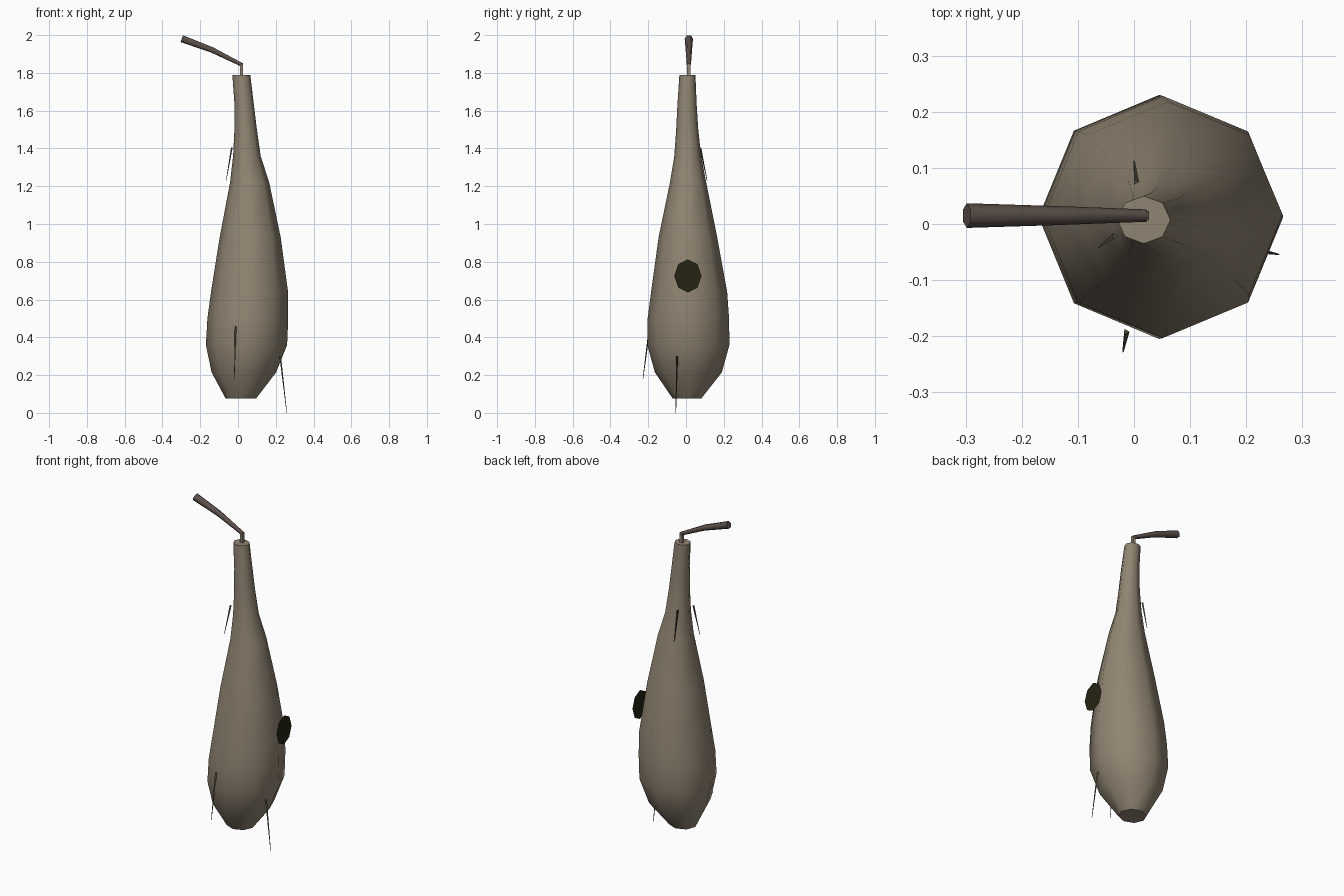
import bpy, bmesh, math
from mathutils import Vector

if "Cube" in bpy.data.objects:
    bpy.data.objects.remove(bpy.data.objects["Cube"])


def material(name, rgb):
    m = bpy.data.materials.new(name)
    m.diffuse_color = (*rgb, 1)
    m.use_nodes = True
    m.node_tree.nodes["Principled BSDF"].inputs["Base Color"].default_value = m.diffuse_color
    return m


STRAW = material("straw", (0.285, 0.235, 0.17))
BARK = material("bark brown", (0.11, 0.082, 0.07))
DARK = material("dark opening", (0.019, 0.017, 0.006))
FIBER = material("dry fiber", (0.10, 0.08, 0.06))


def finish(name, bm, mat, angle=None):
    bmesh.ops.recalc_face_normals(bm, faces=bm.faces)
    me = bpy.data.meshes.new(name)
    bm.to_mesh(me)
    bm.free()
    me.materials.append(mat)
    ob = bpy.data.objects.new(name, me)
    bpy.context.collection.objects.link(ob)
    if angle:
        bpy.ops.object.select_all(action='DESELECT')
        ob.select_set(True)
        bpy.context.view_layer.objects.active = ob
        bpy.ops.object.shade_smooth_by_angle(angle=math.radians(angle))
    return ob


def loft(name, rings, mat, angle=None):
    """Skin a list of vertex-position rings and cap both ends."""
    bm = bmesh.new()
    vs = [[bm.verts.new(p) for p in ring] for ring in rings]
    n = len(vs[0])
    for a, b in zip(vs, vs[1:]):
        for i in range(n):
            j = (i + 1) % n
            bm.faces.new((a[i], a[j], b[j], b[i]))
    bm.faces.new(vs[0])
    bm.faces.new(vs[-1])
    return finish(name, bm, mat, angle)


def tube(name, path, sides, mat, turn=0.0, angle=None):
    """Tapered tube along points (x, y, z, radius)."""
    pts = [Vector(p[:3]) for p in path]
    rings = []
    for i, p in enumerate(pts):
        d = (pts[min(i + 1, len(pts) - 1)] - pts[max(i - 1, 0)]).normalized()
        u = d.cross(Vector((0, 1, 0))).normalized()
        v = d.cross(u)
        r = path[i][3]
        rings.append([p + r * (math.cos(t) * u + math.sin(t) * v)
                      for t in (turn + k * math.tau / sides for k in range(sides))])
    return loft(name, rings, mat, angle)


# Hanging nest body: z, left x, right x, front y, back y
profile = [(0.075, -0.065, 0.095, -0.07, 0.08),
           (0.215, -0.14, 0.202, -0.165, 0.19),
           (0.36, -0.17, 0.26, -0.205, 0.23),
           (0.50, -0.162, 0.266, -0.203, 0.228),
           (0.64, -0.143, 0.265, -0.185, 0.218),
           (0.93, -0.097, 0.226, -0.145, 0.165),
           (1.22, -0.042, 0.165, -0.085, 0.107),
           (1.36, -0.026, 0.12, -0.062, 0.08),
           (1.50, -0.019, 0.10, -0.052, 0.065),
           (1.64, -0.019, 0.083, -0.045, 0.056),
           (1.79, -0.03, 0.065, -0.035, 0.05)]
rings = []
for z, x0, x1, y0, y1 in profile:
    rings.append([((x0 + x1) / 2 + (x1 - x0) / 2 * math.cos(k * math.pi / 4),
                   (y0 + y1) / 2 + (y1 - y0) / 2 * math.sin(k * math.pi / 4), z)
                  for k in range(8)])
loft("nest_body", rings, STRAW, 50)

# Short stem tying the nest to the branch
tube("stem", [(0.018, 0.015, 1.77, 0.012), (0.018, 0.015, 1.85, 0.012)], 4, STRAW, math.pi / 4)

# Branch sloping up to the left
tube("branch", [(0.022, 0.015, 1.842, 0.011), (-0.138, 0.015, 1.922, 0.017),
                (-0.298, 0.015, 1.981, 0.022)], 6, BARK, math.pi / 6, 62)

# Flat dark entrance disc facing right
bm = bmesh.new()
bm.faces.new([bm.verts.new((0.303, 0.01 + 0.072 * math.cos(k * math.pi / 4),
                            0.725 + 0.088 * math.sin(k * math.pi / 4))) for k in range(8)])
bmesh.ops.recalc_face_normals(bm, faces=bm.faces)
if next(iter(bm.faces)).normal.x < 0:
    bmesh.ops.reverse_faces(bm, faces=bm.faces)
me = bpy.data.meshes.new("entrance")
bm.to_mesh(me)
bm.free()
me.materials.append(DARK)
bpy.context.collection.objects.link(bpy.data.objects.new("entrance", me))

# Loose hanging fibers: thick end on top, thin end below
fibers = [((-0.034, -0.022, 1.405), (-0.063, -0.042, 1.23)),
          ((0.003, 0.075, 1.405), (0.0, 0.112, 1.23)),
          ((-0.014, -0.192, 0.457), (-0.02, -0.228, 0.18)),
          ((0.222, -0.047, 0.30), (0.258, -0.054, 0.0))]
for i, (a, b) in enumerate(fibers, 1):
    tube(f"loose_fiber_{i}", [(*a, 0.006), (*b, 0.0015)], 3, FIBER)
